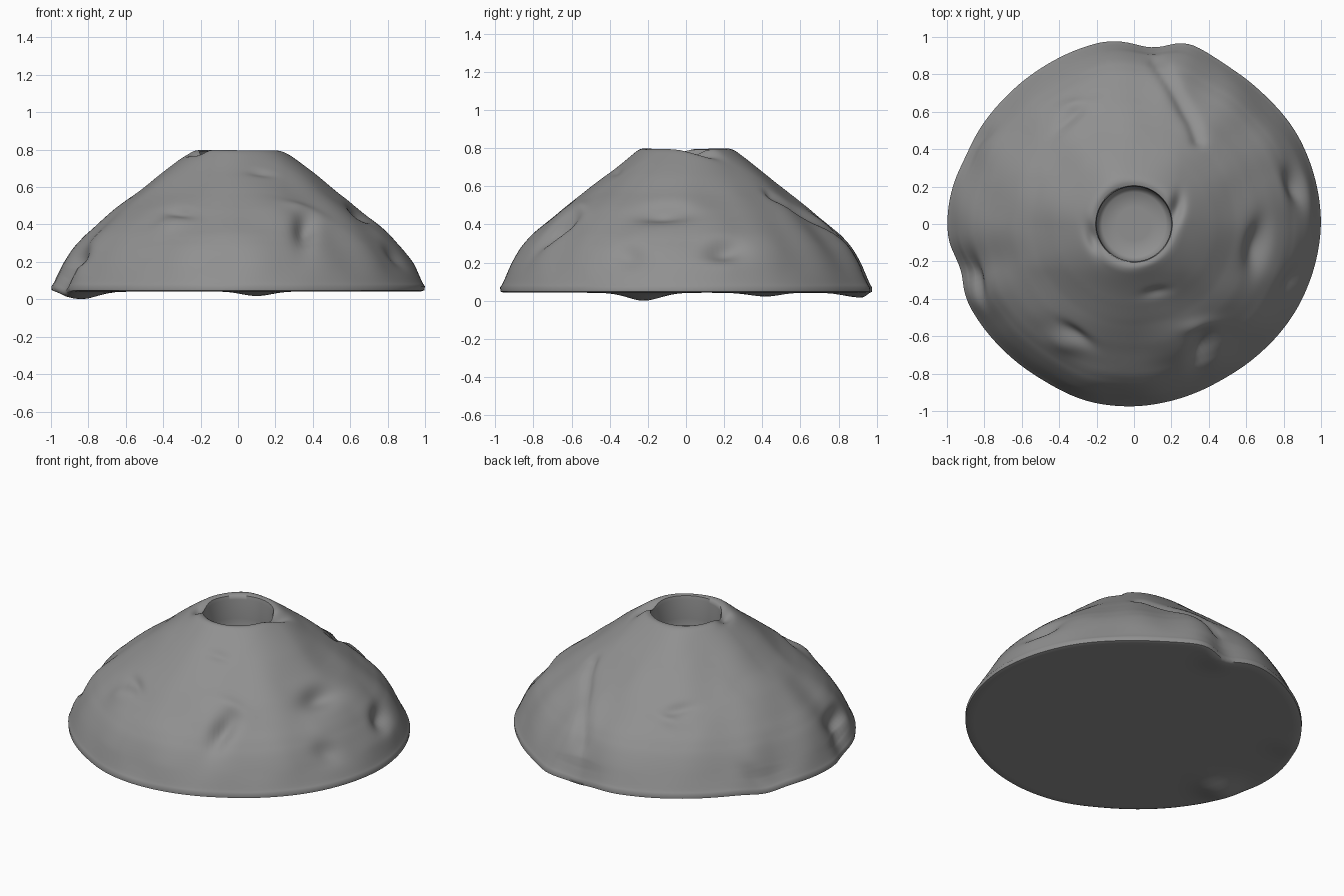
import bpy, bmesh, math
from mathutils import Vector, noise

if "Cube" in bpy.data.objects:
    bpy.data.objects.remove(bpy.data.objects["Cube"])

SEG = 192

# Outline radius by angle in degrees, including the folds in the skirt
OUTLINE = [(0, 1.0), (30, .995), (45, .98), (60, .98), (75, 1.015), (83, .935), (97, .99),
           (120, .97), (135, .965), (153, .97), (157, .965), (168, .99), (180, 1.0), (188, .99),
           (194, .945), (203, .985), (225, .97), (240, .965), (255, .98), (270, .975),
           (283, .965), (300, .955), (315, .965), (330, .98), (345, .99), (360, 1.0)]
# Outer slope, from rim to skirt (radius fraction, height)
SLOPE = [(.205, .79), (.222, .80), (.25, .79), (.33, .73), (.43, .655), (.54, .565), (.65, .485),
         (.74, .412), (.82, .342), (.88, .275), (.925, .205), (.96, .14), (.985, .092), (1.0, .062)]
# Pits and knobs: x, y, length, width, direction in degrees, depth (negative = knob)
DENTS = [(.36, -.67, .10, .05, 75, .05), (.35, -.54, .10, .035, 10, -.015),
         (.66, -.12, .13, .055, 80, .05), (.86, .2, .10, .04, 110, .05),
         (.93, .1, .17, .05, 95, -.015), (.84, -.3, .08, .035, 60, .025),
         (-.38, -.64, .09, .05, -20, -.02), (-.31, -.59, .09, .03, -35, .022),
         (-.84, -.30, .12, .03, 105, .04), (-.86, -.42, .10, .06, 120, -.015),
         (-.34, .57, .11, .03, 45, .02), (-.30, .64, .09, .03, 10, -.015),
         (-.82, .46, .08, .025, 40, .02), (.12, -.37, .07, .025, 10, .012)]
# Notches that break through the crater rim, same columns
NOTCHES = [(.225, .075, .08, .035, 80, .045), (-.215, -.08, .08, .035, 110, .045)]
# Long crease running down the back
CREASE = [(.34, .45), (.31, .55), (.25, .66), (.18, .77), (.12, .86)]
# Folds that sag below the base: x, y, spread, drop
SAGS = [(-.84, -.22, .12, .042), (.1, .91, .11, .025), (-.86, .42, .12, .02)]


def lerp(table, v):
    for (a, p), (b, q) in zip(table, table[1:]):
        if v <= b:
            t = max(0, (v - a) / (b - a))
            return p + (q - p) * t
    return table[-1][1]


def outline(deg):
    return sum(lerp(OUTLINE, (deg + d) % 360) for d in (-4, -2, 0, 2, 4)) / 5


def dent(table, x, y):
    total = 0
    for cx, cy, lx, ly, deg, depth in table:
        a = math.radians(deg)
        u = (x - cx) * math.cos(a) + (y - cy) * math.sin(a)
        v = (y - cy) * math.cos(a) - (x - cx) * math.sin(a)
        total += depth * math.exp(-(u / lx) ** 2 - (v / ly) ** 2)
    return total


def sculpt(x, y):
    """Depth pushed into the slope at a plan position."""
    p, best = Vector((x, y)), 9
    for a, b in zip(CREASE, CREASE[1:]):
        a, b = Vector(a), Vector(b)
        t = min(1, max(0, (p - a).dot(b - a) / (b - a).length_squared))
        best = min(best, (p - a - (b - a) * t).length)
    crease = .022 * math.exp(-(best / .035) ** 2)
    return dent(DENTS, x, y) + crease + .016 * noise.noise(Vector((x * 4, y * 4, 3)))


# Profile rings: crater floor, crater wall, slope, underside
rings = [(.09, .50, 'hole'), (.17, .50, 'hole'), (.195, .525, 'hole'), (.2, .65, 'hole'),
         (.2, .77, 'wall')]
N = 90
for i in range(N + 1):
    r = .205 + .795 * i / N
    z = sum(lerp(SLOPE, min(1, max(.205, r + d))) for d in (-.012, 0, .012)) / 3
    rings.append((r, z, 'slope'))
rings += [(.998, .048, 'base'), (.98, .042, 'base')]
rings += [(r, .042, 'base') for r in (.94, .9, .85, .8, .75, .7, .6, .4, .2)]

bm = bmesh.new()
loops = []
for frac, z, kind in rings:
    loop = []
    for s in range(SEG):
        a = 2 * math.pi * s / SEG
        c, n = math.cos(a), math.sin(a)
        k = max(0, (frac - .25) / .75)
        r = frac * (1 + (outline(math.degrees(a)) - 1) * k * k)
        x, y, h = r * c, r * n, z
        if kind in ('slope', 'wall'):
            h -= dent(NOTCHES, x, y)
        if kind == 'slope':
            # push along the slope normal, fading at rim and skirt
            fade = min(1, max(0, frac - .205) / .05) * min(1, (1 - frac) / .06)
            d = sculpt(x, y) * fade
            r -= d * (.4 + .4 * frac)
            h -= d * .8
            x, y = r * c, r * n
        if kind == 'base' or frac > .95:
            for sx, sy, w, drop in SAGS:
                h -= drop * math.exp(-((x - sx) ** 2 + (y - sy) ** 2) / w ** 2)
        loop.append(bm.verts.new((x, y, max(0, h))))
    loops.append(loop)

for lo, hi in zip(loops, loops[1:]):
    for s in range(SEG):
        t = (s + 1) % SEG
        bm.faces.new((lo[s], hi[s], hi[t], lo[t]))
bm.faces.new(loops[0])
bm.faces.new(loops[-1])
bmesh.ops.recalc_face_normals(bm, faces=bm.faces)

mesh = bpy.data.meshes.new("rock_mound")
bm.to_mesh(mesh)
bm.free()
mound = bpy.data.objects.new("rock_mound", mesh)
bpy.context.collection.objects.link(mound)

# Dark grey stone
stone = bpy.data.materials.new("dark_stone")
stone.diffuse_color = (.28, .28, .28, 1)
stone.use_nodes = True
stone.node_tree.nodes["Principled BSDF"].inputs["Base Color"].default_value = stone.diffuse_color
mesh.materials.append(stone)
bpy.context.view_layer.objects.active = mound
mound.select_set(True)
bpy.ops.object.shade_smooth_by_angle(angle=math.radians(60))
